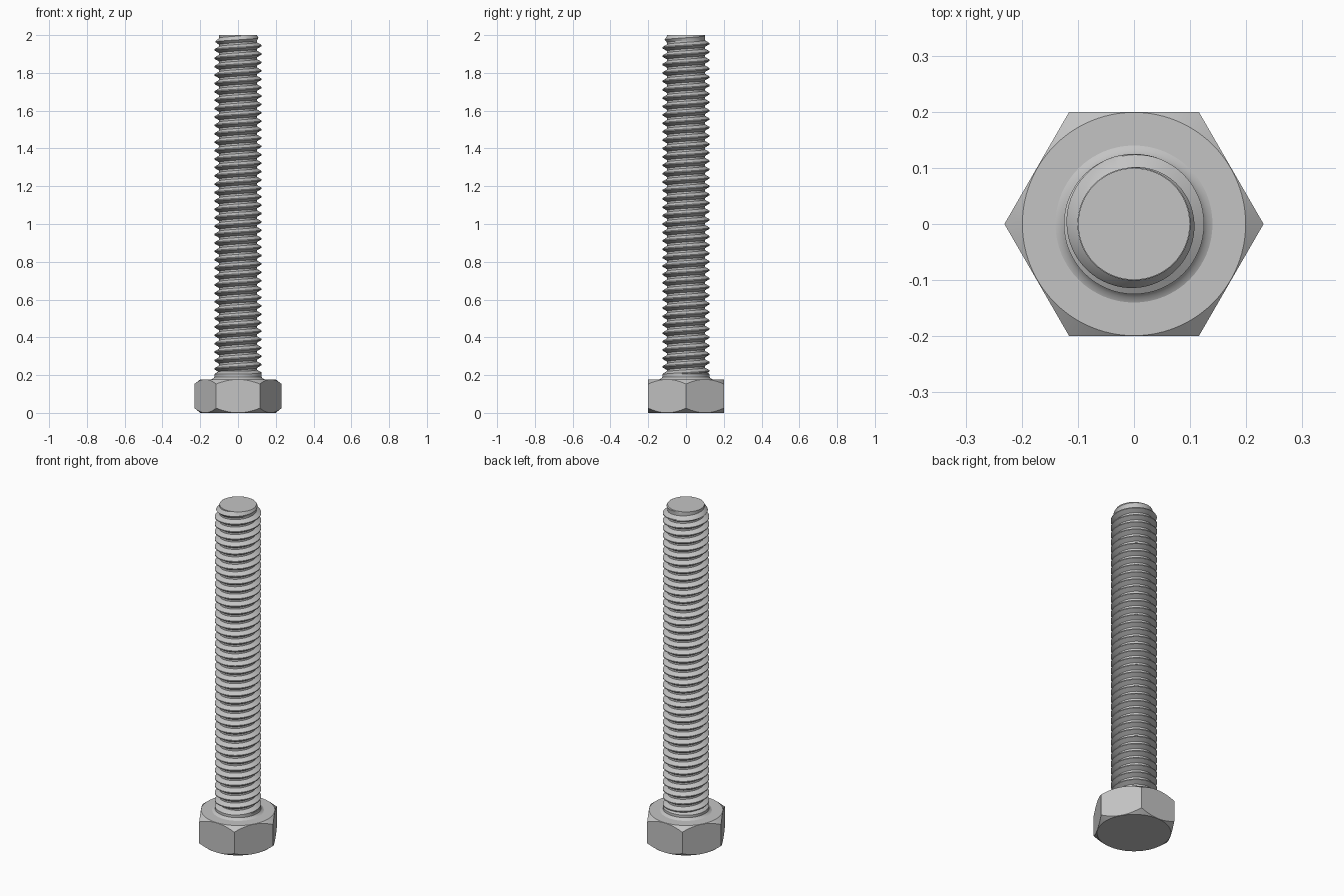
import bpy, bmesh
from math import cos, sin, pi, radians

cube = bpy.data.objects.get("Cube")
if cube:
    bpy.data.objects.remove(cube, do_unlink=True)

HEIGHT, HEAD_H = 2.0, 0.178
FLAT_R = 0.2
CORNER_R = FLAT_R / cos(pi / 6)
MAJOR, MINOR = 0.125, 0.1
PITCH = HEIGHT / 45
THREAD_START = 0.19
SEGMENTS = 64

steel = bpy.data.materials.new("grey_steel")
steel.use_nodes = True
steel.diffuse_color = (0.55, 0.55, 0.55, 1)
steel.node_tree.nodes["Principled BSDF"].inputs["Base Color"].default_value = (0.55, 0.55, 0.55, 1)


def add_object(name, bm):
    bmesh.ops.recalc_face_normals(bm, faces=bm.faces)
    mesh = bpy.data.meshes.new(name)
    bm.to_mesh(mesh)
    bm.free()
    mesh.materials.append(steel)
    obj = bpy.data.objects.new(name, mesh)
    bpy.context.collection.objects.link(obj)
    return obj


def activate(obj):
    bpy.ops.object.select_all(action='DESELECT')
    obj.select_set(True)
    bpy.context.view_layer.objects.active = obj


def lathe(name, profile, sides=SEGMENTS):
    """Turn a (radius, z) profile around z and cap both ends."""
    bm = bmesh.new()
    rings = [[bm.verts.new((r * cos(2 * pi * i / sides), r * sin(2 * pi * i / sides), z))
              for i in range(sides)] for r, z in profile]
    for low, high in zip(rings, rings[1:]):
        for i in range(sides):
            j = (i + 1) % sides
            bm.faces.new((low[i], low[j], high[j], high[i]))
    bm.faces.new(rings[0])
    bm.faces.new(rings[-1])
    return add_object(name, bm)


# Hex head, with both ends chamfered by a turned barrel
head = lathe("hex_head", [(CORNER_R, 0), (CORNER_R, HEAD_H)], 6)
edge, wide, drop = FLAT_R - 0.001, 0.26, 0.048
barrel = lathe("chamfer_cutter", [(edge, 0), (wide, drop), (wide, HEAD_H - drop), (edge, HEAD_H)], 96)
barrel.hide_render = True
cut = head.modifiers.new("chamfer", 'BOOLEAN')
cut.operation = 'INTERSECT'
cut.solver = 'EXACT'
cut.object = barrel
activate(head)
bpy.ops.object.modifier_apply(modifier=cut.name)
bpy.data.objects.remove(barrel, do_unlink=True)
bpy.ops.object.shade_smooth_by_angle(angle=radians(20))

# Plain collar with a small fillet onto the head
collar = lathe("collar", [(0.14, HEAD_H - 0.01), (0.14, HEAD_H), (0.131, 0.182),
                          (MAJOR, 0.19), (MAJOR, 0.205), (MINOR, 0.222)])
activate(collar)
bpy.ops.object.shade_smooth_by_angle(angle=radians(35))

# Helical thread: a crest-and-root profile swept up, fading out over the last turn
section = [(-0.39, MINOR), (-0.06, MAJOR), (0.06, MAJOR), (0.39, MINOR)]
turns = int((HEIGHT - THREAD_START) / PITCH) + 3
bm = bmesh.new()
rows = []
for turn in range(turns):
    for offset, radius in section:
        row = []
        for i in range(SEGMENTS + 1):
            a = 2 * pi * i / SEGMENTS
            z = HEIGHT + PITCH * (turn - turns + 1.75 + offset + i / SEGMENTS)
            z = min(max(z, THREAD_START), HEIGHT)
            fade = min(1, (HEIGHT - z) / PITCH)
            if z <= THREAD_START:
                fade = 0
            r = MINOR + (radius - MINOR) * fade
            row.append(bm.verts.new((r * cos(a), r * sin(a), z)))
        rows.append(row)
for low, high in zip(rows, rows[1:]):
    for i in range(SEGMENTS):
        bm.faces.new((low[i], low[i + 1], high[i + 1], high[i]))
bmesh.ops.remove_doubles(bm, verts=bm.verts, dist=0.0001)
bmesh.ops.dissolve_degenerate(bm, edges=bm.edges, dist=0.0001)
thread = add_object("threaded_shank", bm)
activate(thread)
bpy.ops.object.shade_smooth_by_angle(angle=radians(30))

# Flat end of the shank
lathe("shank_end", [(MINOR - 0.0005, HEIGHT - 0.01), (MINOR - 0.0005, HEIGHT)])
